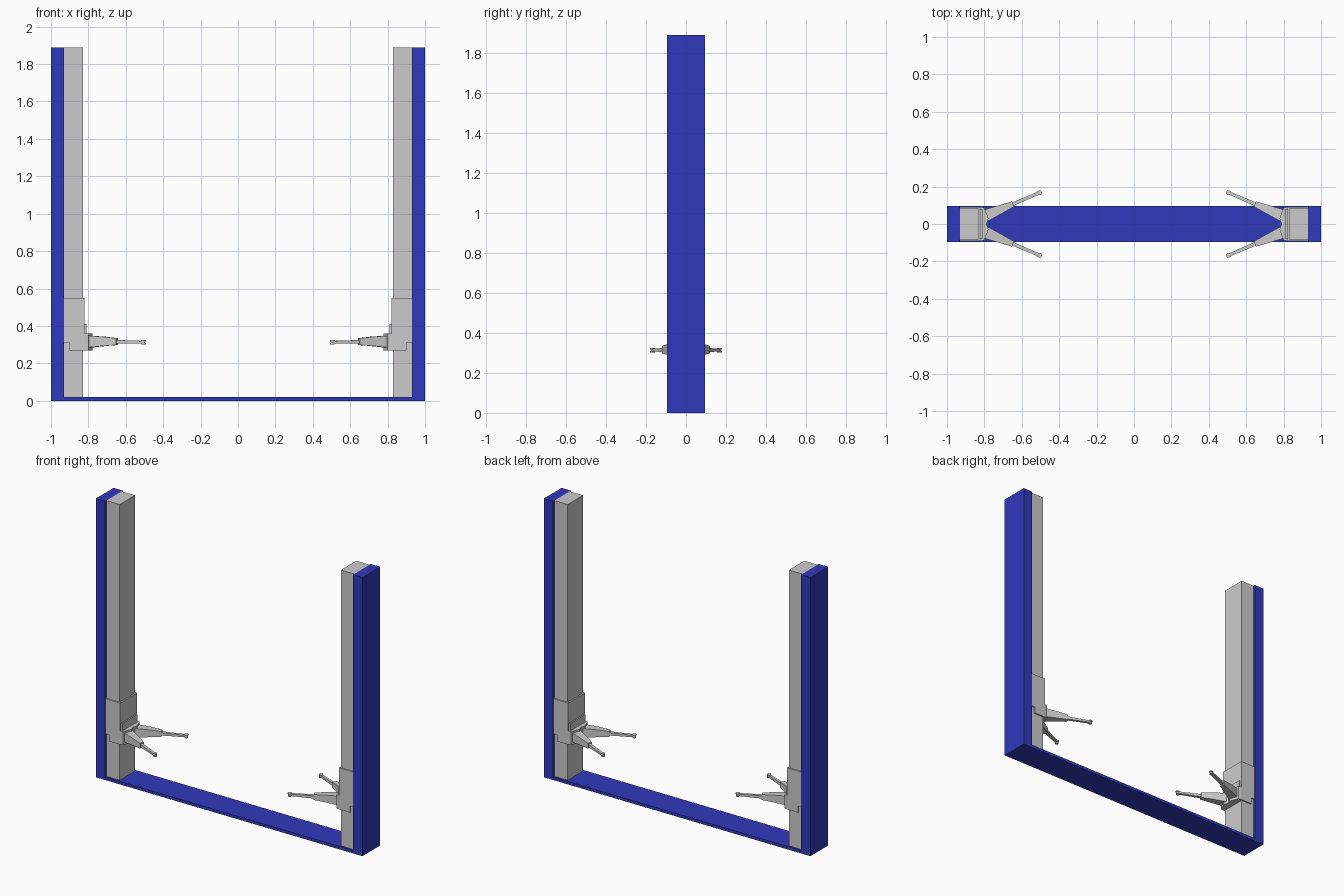
import bpy, bmesh
from mathutils import Vector, Matrix

if "Cube" in bpy.data.objects:
    bpy.data.objects.remove(bpy.data.objects["Cube"])

blue = bpy.data.materials.new("blue_paint")
blue.diffuse_color = (0.03, 0.04, 0.5, 1)
blue.use_nodes = True
blue.node_tree.nodes["Principled BSDF"].inputs["Base Color"].default_value = blue.diffuse_color


def finish(name, bm, mat=None, mirror=""):
    bmesh.ops.recalc_face_normals(bm, faces=bm.faces)
    me = bpy.data.meshes.new(name)
    bm.to_mesh(me)
    bm.free()
    ob = bpy.data.objects.new(name, me)
    bpy.context.collection.objects.link(ob)
    if mat:
        me.materials.append(mat)
    if mirror:
        m = ob.modifiers.new("mirror", 'MIRROR')
        m.use_axis = ("x" in mirror, "y" in mirror, False)
        m.use_mirror_merge = False
    return ob


def prism(name, pts, lo, hi, axis, mat=None, mirror=""):
    """Extrude an xz profile along y, or an xy profile along z."""
    bm = bmesh.new()
    place = (lambda a, b: (a, lo, b)) if axis == "y" else (lambda a, b: (a, b, lo))
    face = bm.faces.new([bm.verts.new(place(a, b)) for a, b in pts])
    ext = bmesh.ops.extrude_face_region(bm, geom=[face])
    shift = (0, hi - lo, 0) if axis == "y" else (0, 0, hi - lo)
    bmesh.ops.translate(bm, vec=shift, verts=[v for v in ext["geom"] if isinstance(v, bmesh.types.BMVert)])
    return finish(name, bm, mat, mirror)


def rect(x0, x1, z0, z1):
    return [(x0, z0), (x1, z0), (x1, z1), (x0, z1)]


# Arm axis in plan, from pivot to tip
pivot, tip = Vector((-0.80, 0.042, 0.315)), Vector((-0.505, 0.167, 0.315))
side = Vector((0, 0, 1)).cross(tip - pivot).normalized()


def arm_segment(name, sections):
    """Loft of rectangular sections (t along arm, width, z bottom, z top)."""
    bm = bmesh.new()
    loops = []
    for t, w, z0, z1 in sections:
        c = pivot.lerp(tip, t)
        loops.append([bm.verts.new((c.x + side.x * s * w / 2, c.y + side.y * s * w / 2, z))
                      for s, z in ((-1, z0), (1, z0), (1, z1), (-1, z1))])
    for a, b in zip(loops, loops[1:]):
        for i in range(4):
            j = (i + 1) % 4
            bm.faces.new((a[i], a[j], b[j], b[i]))
    bm.faces.new(loops[0])
    bm.faces.new(loops[-1])
    return finish(name, bm, mirror="xy")


# Blue U frame: base and outer posts
prism("blue_frame", [(-1, 0), (1, 0), (1, 1.89), (0.93, 1.89), (0.93, 0.02),
                     (-0.93, 0.02), (-0.93, 1.89), (-1, 1.89)], -0.095, 0.095, "y", blue)

# Grey columns
prism("column", rect(-0.93, -0.83, 0.02, 1.89), -0.082, 0.082, "y", mirror="x")

# Sliding carriages with the notched lower corner
prism("carriage", [(-0.933, 0.312), (-0.903, 0.312), (-0.903, 0.268), (-0.82, 0.268),
                   (-0.82, 0.55), (-0.933, 0.55)], -0.091, 0.091, "y", mirror="x")

# Backing plate and angled pivot bracket
prism("bracket_plate", rect(-0.82, -0.811, 0.36, 0.41), -0.08, 0.08, "y", mirror="x")
prism("pivot_bracket", [(-0.82, -0.091), (-0.80, -0.088), (-0.778, -0.03), (-0.788, 0),
                        (-0.778, 0.03), (-0.80, 0.088), (-0.82, 0.091)],
      0.268, 0.36, "z", mirror="x")

# Two-stage lifting arms
arm_segment("outer_arm", [(0, 0.066, 0.284, 0.348), (0.30, 0.046, 0.293, 0.342),
                          (0.52, 0.030, 0.298, 0.334)])
arm_segment("inner_arm", [(0.5, 0.020, 0.305, 0.325), (1, 0.017, 0.307, 0.320)])

# Spool-shaped lifting pads
bm = bmesh.new()
for r, z0, z1 in ((0.012, 0.302, 0.310), (0.008, 0.310, 0.317), (0.013, 0.317, 0.324)):
    bmesh.ops.create_cone(bm, cap_ends=True, segments=16, radius1=r, radius2=r, depth=z1 - z0,
                          matrix=Matrix.Translation((tip.x, tip.y, (z0 + z1) / 2)))
finish("lifting_pad", bm, mirror="xy")
